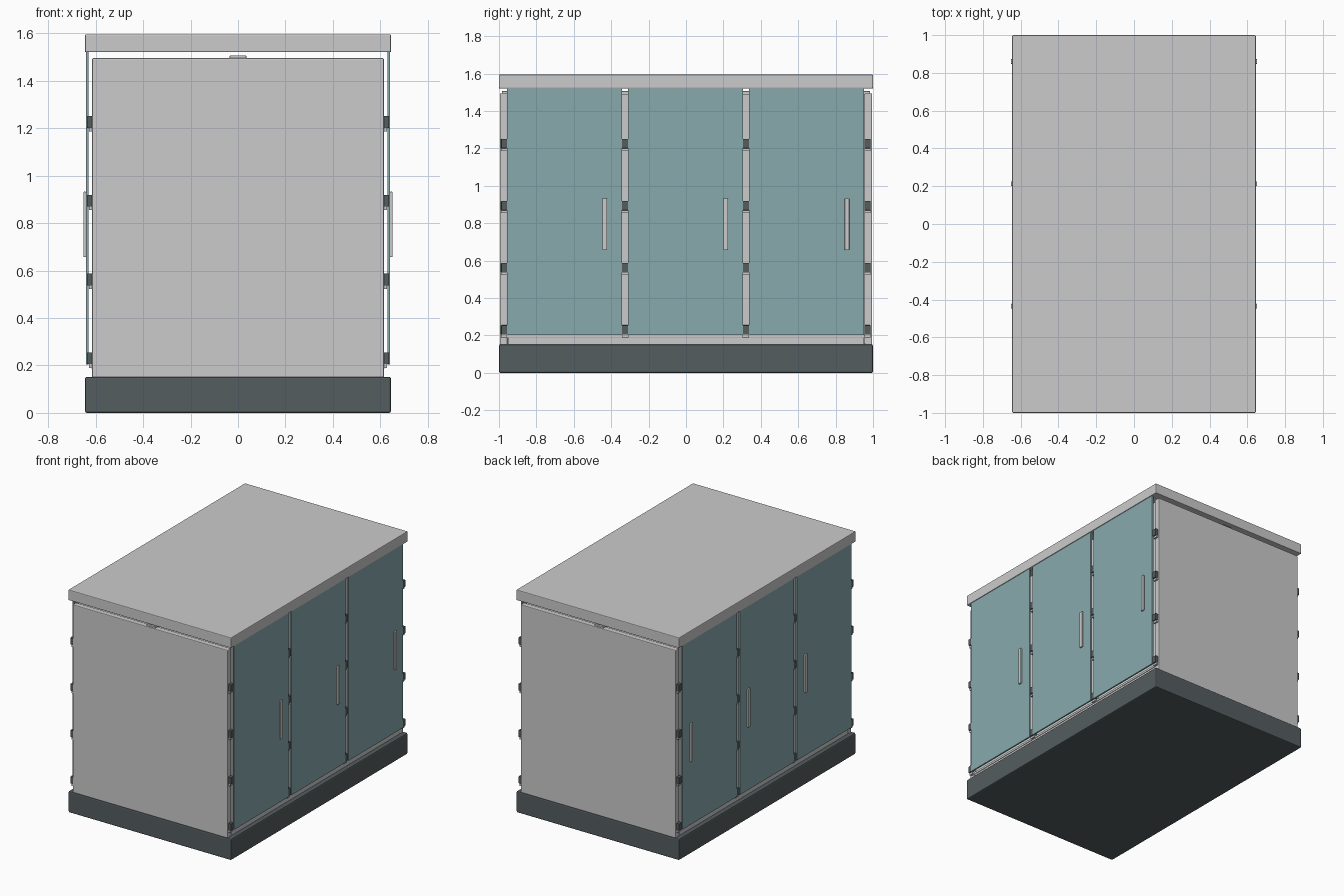
import bpy, bmesh

if "Cube" in bpy.data.objects:
    bpy.data.objects.remove(bpy.data.objects["Cube"])


def material(name, color):
    m = bpy.data.materials.new(name)
    m.diffuse_color = (*color, 1)
    m.use_nodes = True
    m.node_tree.nodes["Principled BSDF"].inputs["Base Color"].default_value = m.diffuse_color
    return m


DARK = material("dark_metal", (0.09, 0.11, 0.115))
TEAL = material("tinted_glass", (0.25, 0.40, 0.42))


def box(name, x, y, z, mat=None, bevel=0.0):
    """Box from (min, max) ranges, optionally with rounded edges."""
    bm = bmesh.new()
    bmesh.ops.create_cube(bm, size=1)
    for v in bm.verts:
        for i, (a, b) in enumerate((x, y, z)):
            v.co[i] = a if v.co[i] < 0 else b
    if bevel:
        bmesh.ops.bevel(bm, geom=bm.edges[:], offset=bevel, segments=2,
                        profile=0.5, affect='EDGES')
    bmesh.ops.recalc_face_normals(bm, faces=bm.faces[:])
    me = bpy.data.meshes.new(name)
    bm.to_mesh(me)
    bm.free()
    ob = bpy.data.objects.new(name, me)
    bpy.context.collection.objects.link(ob)
    if mat:
        me.materials.append(mat)
    return ob


def pair(name, x, y, z, mat=None, bevel=0.0):
    """The same box on the right and left sides."""
    box(name + "_right", x, y, z, mat, bevel)
    box(name + "_left", (-x[1], -x[0]), y, z, mat, bevel)


# Plinth and roof
box("plinth", (-0.645, 0.645), (-1, 1), (0, 0.152), DARK, 0.008)
box("roof", (-0.645, 0.645), (-1, 1), (1.52, 1.595), None, 0.005)

# Inner cabinet body, end panels and the spine along the top
box("cabinet_body", (-0.6, 0.6), (-0.955, 0.955), (0.15, 1.49))
box("front_panel", (-0.615, 0.615), (-0.995, -0.955), (0.148, 1.495), None, 0.005)
box("back_panel", (-0.615, 0.615), (0.955, 0.995), (0.148, 1.495), None, 0.005)
box("top_spine", (-0.035, 0.035), (-0.985, 0.985), (1.485, 1.506), None, 0.003)

# Sill rails below the doors
pair("sill", (0.59, 0.613), (-0.95, 0.95), (0.15, 0.187))
pair("sill_rail", (0.59, 0.617), (-0.99, 0.99), (0.187, 0.203), None, 0.002)

# Upright posts with stacked hinges
posts = ((-0.988, -0.957), (-0.343, -0.308), (0.303, 0.338), (0.955, 0.986))
for i, (y0, y1) in enumerate(posts):
    pair(f"post_{i}", (0.59, 0.613), (y0, y1), (0.16, 1.49))
    for j, z in enumerate((0.19, 0.522, 0.854, 1.186)):
        pair(f"hinge_{i}_{j}", (0.605, 0.637), (y0, y1), (z + 0.015, z + 0.065), DARK, 0.002)
        pair(f"hinge_lip_{i}_{j}", (0.605, 0.628), (y0, y1), (z, z + 0.015))

# Doors with bar handles
doors = ((-0.957, -0.342), (-0.310, 0.305), (0.336, 0.953))
for i, (y0, y1) in enumerate(doors):
    pair(f"door_{i}", (0.629, 0.64), (y0, y1), (0.203, 1.521), TEAL)
    pair(f"handle_{i}", (0.639, 0.652), (y1 - 0.105, y1 - 0.08), (0.657, 0.932), None, 0.003)
